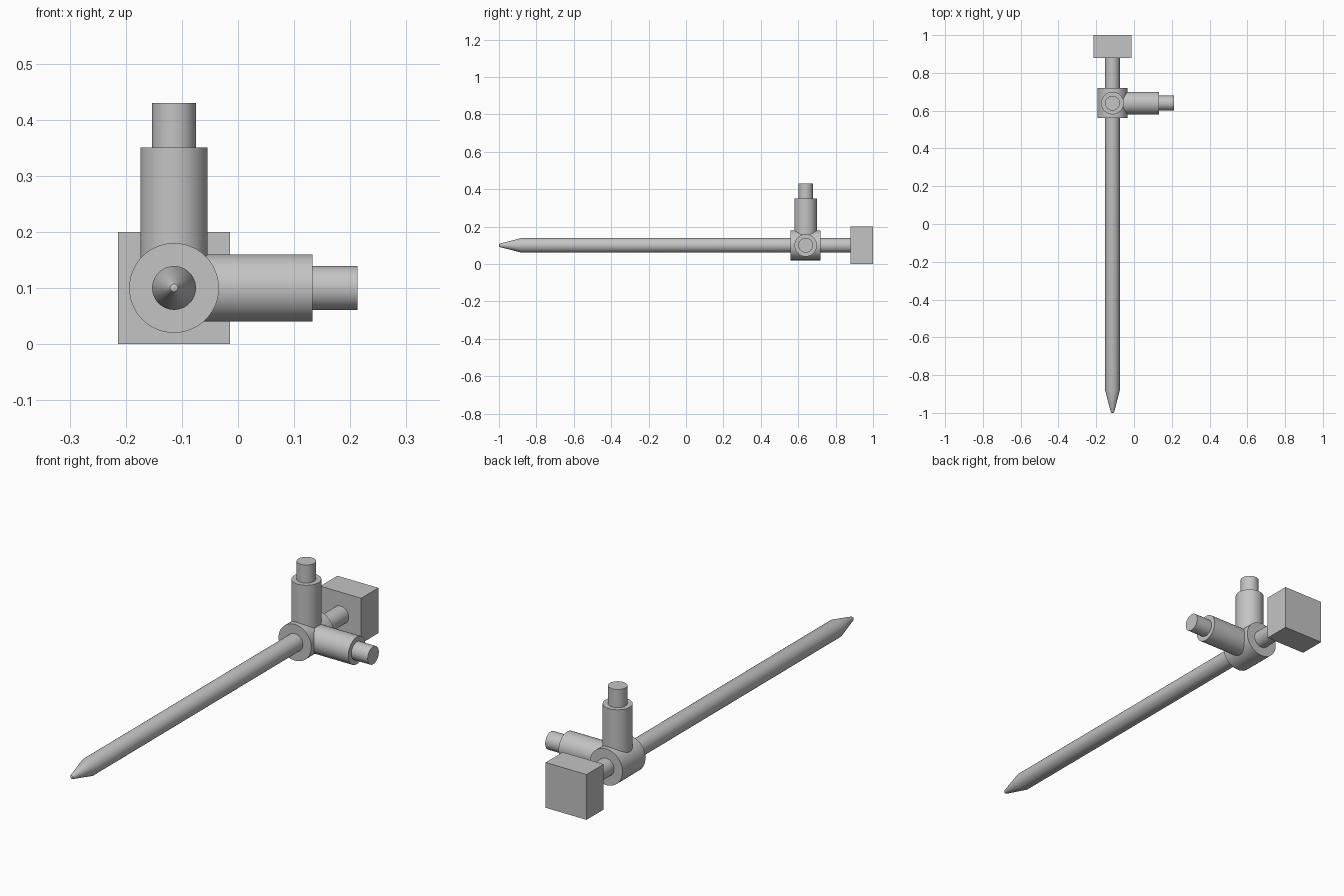
import bpy
import bmesh
import math
from mathutils import Vector

cube = bpy.data.objects.get("Cube")
if cube:
    bpy.data.objects.remove(cube, do_unlink=True)

grey = bpy.data.materials.new("plain grey")
grey.use_nodes = True
grey.diffuse_color = (0.55, 0.55, 0.55, 1)
grey.node_tree.nodes["Principled BSDF"].inputs["Base Color"].default_value = (0.55, 0.55, 0.55, 1)

AXIS_X, AXIS_Z, HUB_Y = -0.114, 0.1, 0.64
HUB = Vector((AXIS_X, HUB_Y, AXIS_Z))
PIN_R, COLLAR_R, HUB_R = 0.039, 0.06, 0.08


def turned(name, origin, direction, profile, sides=48):
    """Lathe a closed solid from (distance, radius) pairs along a direction."""
    axis = Vector(direction)
    turn = axis.to_track_quat("Z", "Y")
    bm = bmesh.new()
    rings = []
    for dist, radius in profile:
        ring = []
        for i in range(sides):
            a = 2 * math.pi * i / sides
            p = Vector((radius * math.cos(a), radius * math.sin(a), dist))
            ring.append(bm.verts.new(origin + turn @ p))
        rings.append(ring)
    for low, high in zip(rings, rings[1:]):
        for i in range(sides):
            j = (i + 1) % sides
            bm.faces.new((low[i], low[j], high[j], high[i]))
    bm.faces.new(rings[0][::-1])
    bm.faces.new(rings[-1])
    bmesh.ops.recalc_face_normals(bm, faces=bm.faces)
    mesh = bpy.data.meshes.new(name)
    bm.to_mesh(mesh)
    bm.free()
    mesh.materials.append(grey)
    obj = bpy.data.objects.new(name, mesh)
    bpy.context.collection.objects.link(obj)
    bpy.ops.object.select_all(action="DESELECT")
    obj.select_set(True)
    bpy.context.view_layer.objects.active = obj
    bpy.ops.object.shade_smooth_by_angle(angle=math.radians(30))
    return obj


# Long rod with a tapered, slightly blunted point at the front
turned("pointed_rod", Vector((AXIS_X, 0.89, AXIS_Z)), (0, -1, 0),
       [(0, PIN_R), (1.77, PIN_R), (1.882, 0.01), (1.888, 0.007), (1.89, 0.003)])

# Hub sleeve around the rod
turned("hub", HUB - Vector((0, HUB_R, 0)), (0, 1, 0), [(0, HUB_R), (0.16, HUB_R)])

# Two stepped arms, one up and one to the left
for name, direction, length in (("upright", (0, 0, 1), 0.25), ("left", (1, 0, 0), 0.247)):
    turned(name + "_arm", HUB, direction,
           [(0, COLLAR_R), (length, COLLAR_R), (length, PIN_R), (length + 0.08, PIN_R)])

# Square block at the back end
bpy.ops.mesh.primitive_cube_add(size=1, location=(AXIS_X, 0.94, AXIS_Z))
block = bpy.context.object
block.name = "end_block"
block.scale = (0.2, 0.12, 0.2)
bpy.ops.object.transform_apply(location=False, rotation=False, scale=True)
block.data.materials.append(grey)
